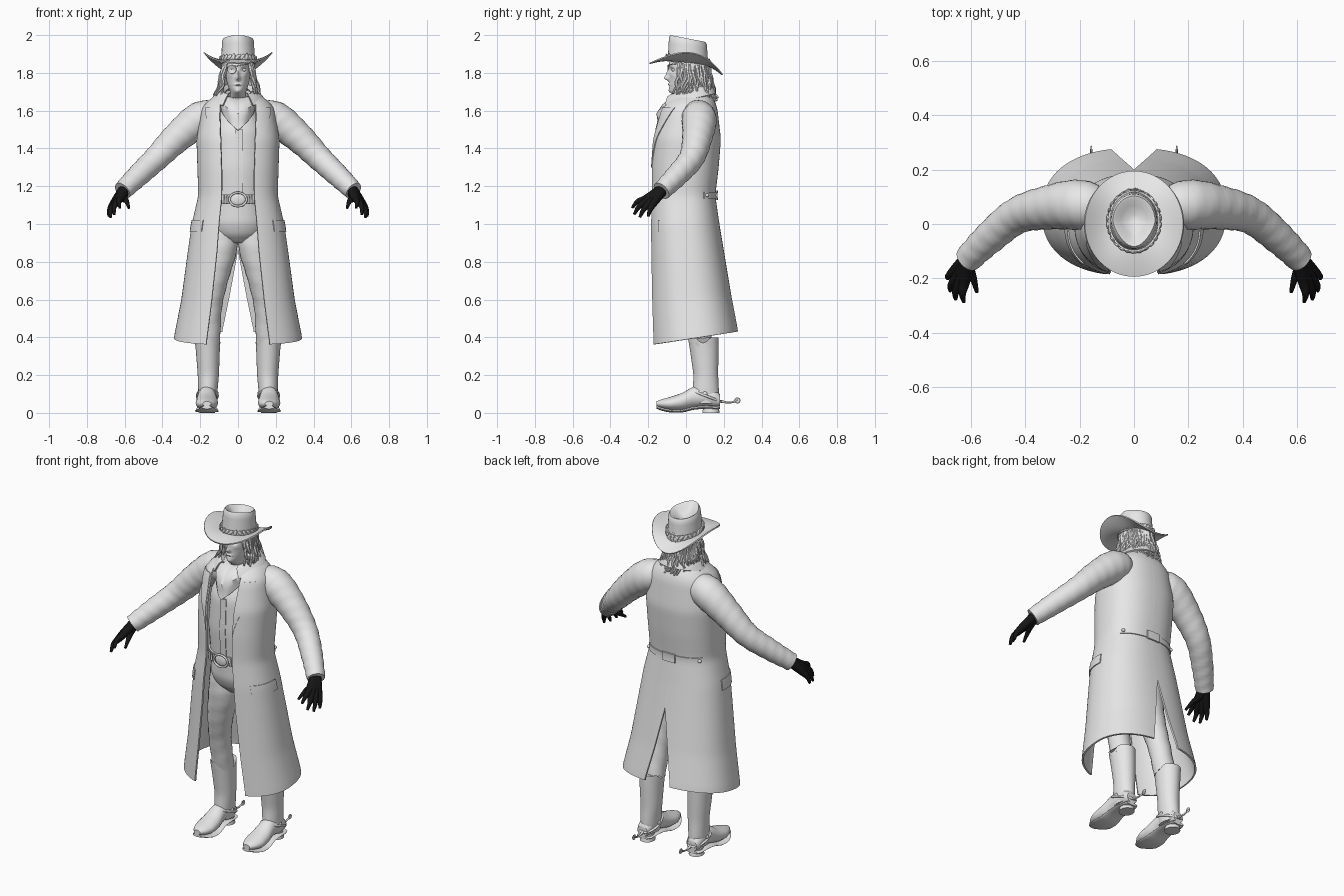
import bpy, bmesh, random
from math import sin, cos, pi, asin, copysign, exp
from mathutils import Vector, Matrix

random.seed(4)
if "Cube" in bpy.data.objects:
    bpy.data.objects.remove(bpy.data.objects["Cube"])


def material(name, value):
    m = bpy.data.materials.new(name)
    m.use_nodes = True
    m.diffuse_color = (value, value, value, 1)
    m.node_tree.nodes["Principled BSDF"].inputs["Base Color"].default_value = m.diffuse_color
    return m


GREY, BLACK = material("light grey", 0.8), material("black", 0.008)


def finish(name, bm, mat, mirror, thick):
    for f in bm.faces:
        f.smooth = True
    for e in bm.edges:
        e.smooth = len(e.link_faces) == 2 and e.calc_face_angle(0) < 0.8
    me = bpy.data.meshes.new(name)
    bm.to_mesh(me)
    bm.free()
    ob = bpy.data.objects.new(name, me)
    bpy.context.scene.collection.objects.link(ob)
    me.materials.append(mat)
    if mirror:
        ob.modifiers.new("mirror", 'MIRROR').merge_threshold = 0.002
    if thick:
        mod = ob.modifiers.new("thickness", 'SOLIDIFY')
        mod.thickness, mod.offset = thick, 0
    return ob


def make(name, surfaces, wrap=True, mat=GREY, mirror=False, thick=0):
    """Skin one or more lists of rows; wrapped ones are capped unless thick."""
    bm = bmesh.new()
    for rows in surfaces:
        vs = [[bm.verts.new(p) for p in r] for r in rows]
        n = len(vs[0])
        for a, b in zip(vs, vs[1:]):
            for i in range(n if wrap else n - 1):
                j = (i + 1) % n
                bm.faces.new((a[i], a[j], b[j], b[i]))
        if wrap and not thick:
            bm.faces.new(vs[0])
            bm.faces.new(vs[-1])
    bmesh.ops.recalc_face_normals(bm, faces=bm.faces)
    return finish(name, bm, mat, mirror, thick)


def solids(name, kind, items, mat=GREY, mirror=False):
    """Unit spheres or cylinders placed by (location, scale, rotation matrix)."""
    bm = bmesh.new()
    for loc, scale, rot in items:
        m = Matrix.Translation(loc) @ rot.to_4x4() @ Matrix.Diagonal((*scale, 1))
        if kind == "ball":
            bmesh.ops.create_uvsphere(bm, u_segments=16, v_segments=10, radius=1, matrix=m)
        else:
            bmesh.ops.create_cone(bm, cap_ends=True, segments=20, radius1=1,
                                  radius2=0.85, depth=2, matrix=m)
    return finish(name, bm, mat, mirror, 0)


def turn(axis, angle):
    return Matrix.Rotation(angle, 3, axis)


FLAT = Matrix.Identity(3)


def blend(table, z, soft=0.03):
    """Softened interpolation of a table whose first column falls."""
    def at(z):
        z = min(max(z, table[-1][0]), table[0][0])
        for a, b in zip(table, table[1:]):
            if z >= b[0]:
                k = (z - b[0]) / (a[0] - b[0])
                return [q + (p - q) * k for p, q in zip(a[1:], b[1:])]
    samples = [at(z + d * soft) for d in (-1, -0.5, 0, 0.5, 1)]
    return [sum(c) / 5 for c in zip(*samples)]


def oval(z, hw, yf, yb, cx=0, n=40):
    return [Vector((cx + hw * sin(2 * pi * i / n),
                    (yf + yb) / 2 - (yb - yf) / 2 * cos(2 * pi * i / n), z)) for i in range(n)]


def spans(a, b, n):
    return [a + (b - a) * i / n for i in range(n + 1)]


def lofted(table, steps=16, soft=0.02):
    return [oval(z, *blend(table, z, soft)) for z in spans(table[0][0], table[-1][0], steps)]


def tube(path, n=14, k=6, ripple=0):
    """Rings along a smooth path of (x, y, z, radius) points."""
    p = [Vector(q) for q in path]
    p = [2 * p[0] - p[1]] + p + [2 * p[-1] - p[-2]]
    pts = []
    for a, b, c, d in zip(p, p[1:], p[2:], p[3:]):
        for t in spans(0, 1, k)[:-1]:
            pts.append(0.5 * (2 * b + (c - a) * t + (2 * a - 5 * b + 4 * c - d) * t * t
                              + (3 * b - a - 3 * c + d) * t ** 3))
    pts.append(p[-2])
    rows = []
    for i, q in enumerate(pts):
        tan = (pts[min(i + 1, len(pts) - 1)] - pts[max(i - 1, 0)]).xyz.normalized()
        u = tan.cross(Vector((0.3, 1, 0.1))).normalized()
        v = tan.cross(u)
        rows.append([q.xyz + (u * cos(w) + v * sin(w)) * (q.w + ripple * sin(i * 1.9 + 2 * w))
                     for w in [2 * pi * j / n for j in range(n)]])
    return rows


# Long coat: height, half width, front, back, front opening, back vent
COAT = [(1.70, .075, -.03, .11, .06, 0), (1.675, .125, -.07, .135, .085, 0),
        (1.62, .185, -.13, .16, .095, 0), (1.45, .215, -.175, .18, .09, 0),
        (1.30, .21, -.185, .168, .085, 0), (1.15, .205, -.185, .15, .085, 0),
        (1.0, .24, -.19, .172, .10, 0), (.86, .26, -.19, .195, .11, 0),
        (.60, .295, -.19, .236, .14, .045), (.395, .335, -.187, .275, .168, .085)]


def coat(z, t, off=0):
    hw, yf, yb, opening, gap = blend(COAT, z, 0.02)
    a0, a1 = asin((opening / hw) ** 1.18), pi - asin((gap / hw) ** 1.18)
    a = a0 + (a1 - a0) * t
    s, c = abs(sin(a)) ** .85, copysign(abs(cos(a)) ** .85, cos(a))
    drop = 0.035 * c * max(0, (.86 - z) / .46)
    return Vector(((hw + off) * s, (yf + yb) / 2 - ((yb - yf) / 2 + off) * c, z - drop))


def patch(name, z0, z1, t0, t1, off=.006, thick=.008, width=lambda z: 1):
    rows = [[coat(z, t0 + (t1 - t0) * k * width(z), off) for k in spans(0, 1, 14)]
            for z in spans(z0, z1, 14)]
    make(name, [rows], wrap=False, mirror=True, thick=thick)


make("long_coat", [[[coat(z, t) for t in spans(0, 1, 36)] for z in spans(1.70, .395, 60)]],
     wrap=False, mirror=True, thick=.01)
patch("lapels", 1.615, 1.3, 0, .24, width=lambda z: ((z - 1.295) / .32) ** 1.6)
patch("pocket_flaps", 1.02, .96, .16, .46)
patch("back_belt", 1.17, 1.135, .66, 1)
patch("back_belt_buckle", 1.178, 1.127, .95, 1, .012)
solids("back_belt_buttons", "ball",
       [(coat(1.152, .7, .012), (.01, .01, .01), FLAT)], mirror=True)
collar = [(.07, -.07, .11, 1.69), (.09, -.10, .128, 1.712), (.105, -.12, .138, 1.70),
          (.14, -.135, .155, 1.655)]
make("coat_collar", [[[Vector((hw * sin(a), (yf + yb) / 2 - (yb - yf) / 2 * cos(a), z - .035 * cos(a)))
                       for a in spans(.6, pi, 20)] for hw, yf, yb, z in collar]],
     wrap=False, mirror=True, thick=.008)
make("sleeves", [tube([(.11, .05, 1.575, .075), (.2, .07, 1.555, .092), (.32, .06, 1.46, .08),
                       (.43, .03, 1.35, .067), (.53, -.05, 1.255, .059), (.612, -.13, 1.175, .05)],
                      n=28, k=8, ripple=.0015)], mirror=True)

# Gloves: each finger runs from wrist to tip
fingers = [((.605, -.16, 1.14), (.59, -.2, 1.12), (.577, -.25, 1.085)),
           ((.622, -.21, 1.135), (.63, -.255, 1.12), (.625, -.285, 1.085)),
           ((.637, -.21, 1.12), (.655, -.25, 1.09), (.655, -.275, 1.05)),
           ((.65, -.195, 1.11), (.672, -.225, 1.075), (.675, -.245, 1.035)),
           ((.658, -.172, 1.11), (.68, -.19, 1.075), (.685, -.2, 1.04))]
make("gloves", [tube([(.6, -.115, 1.19, .03), (*a, .021), (*b, .0135), (*c, .007)], n=10)
                for a, b, c in fingers], mat=BLACK, mirror=True)

# Vest, trousers and belt
make("vest", [lofted([(1.60, .09, -.09, .1), (1.5, .15, -.145, .14), (1.3, .16, -.155, .13),
                      (1.12, .145, -.142, .11), (1.09, .146, -.14, .11)])])
solids("vest_buttons", "ball",
       [((.008, blend([(1.5, -.147), (1.3, -.156), (1.12, -.143)], z)[0], z), (.008, .005, .008), FLAT)
        for z in spans(1.46, 1.19, 5)])
make("vest_placket", [[[Vector((x, blend([(1.5, -.149), (1.3, -.158), (1.12, -.146)], z)[0], z))
                        for x in (-.012, .026)] for z in spans(1.5, 1.1, 12)]], wrap=False, thick=.004)
make("trouser_hips", [lofted([(1.12, .14, -.135, .11), (1.0, .16, -.13, .13),
                              (.93, .13, -.1, .12), (.9, .05, -.05, .07)])])
make("trouser_legs", [tube([(.085, .0, 1.02, .08), (.09, .0, .88, .087), (.122, .01, .72, .073),
                            (.147, .04, .56, .062), (.155, .08, .37, .06)], n=24, ripple=.0015)],
     mirror=True)
make("belt", [[oval(z, .152, -.152, .118) for z in (1.105, 1.155)]], thick=.01)
make("belt_buckle", [tube([(.045 * sin(a), -.165, 1.13 + .036 * cos(a), .006)
                           for a in spans(0, 2 * pi, 16)], n=8, k=2)])
solids("buckle_plate", "ball", [((0, -.16, 1.13), (.04, .008, .031), FLAT)])
solids("belt_cartridges", "cylinder", [((x, -.16 + x * x * 2.5, 1.13), (.006, .006, .022), FLAT)
                                       for x in spans(.058, .108, 3)], mirror=True)

# Riding boots
shaft = [(.40, .068, .01, .172, .162), (.34, .064, .02, .172, .16), (.2, .056, .04, .17, .157),
         (.1, .05, .035, .175, .16), (.05, .045, .04, .17, .16)]
rows = lofted(shaft, 20)
for p in rows[0] + rows[1]:
    p.z -= .03 * max(0, cos((p.y - .09) * 38))
make("boot_shafts", [rows], mirror=True)
FOOT = [(.18, .03, .035, .09), (.165, .042, .03, .12), (.1, .046, .035, .145), (.04, .048, .03, .14),
        (-.02, .058, .014, .105), (-.08, .06, .014, .085), (-.13, .042, .024, .072), (-.155, .018, .036, .06)]


def foot(sole):
    rows = []
    for y in spans(.18, -.155, 22):
        hw, lo, hi = blend(FOOT, y, .012)
        lo, hi, hw = (lo - .013, lo + .004, hw + .005) if sole else (lo, hi, hw)
        rows.append([Vector((.165 + hw * sin(a), y, (lo + hi) / 2 - (hi - lo) / 2 * cos(a)))
                     for a in spans(0, 2 * pi, 24)[:-1]])
    return rows


make("boot_feet", [foot(False)], mirror=True)
make("boot_soles", [foot(True)], mirror=True)
solids("boot_heels", "cylinder", [((.163, .132, .02), (.042, .046, .02), FLAT)], mirror=True)
make("spur_straps", [tube([(.162 + .054 * sin(a), .105 - .078 * cos(a), .09 + .03 * cos(a), .007)
                           for a in spans(0, 2 * pi, 14)], n=8, k=2)], mirror=True)
make("spur_arms", [tube([(.16, .18, .062, .008), (.158, .22, .055, .005), (.157, .25, .058, .005),
                         (.157, .275, .072, .004)], n=8)], mirror=True)
solids("spur_wheels", "cylinder", [((.157, .272, .066), (.016, .016, .002), turn('Y', pi / 2))], mirror=True)
solids("spur_buttons", "ball", [((x, .1, .1), (.006, .013, .013), FLAT) for x in (.108, .214)], mirror=True)

# Head with features raised and sunk: x, height, spreads, amount
HEAD = [(1.92, .05, -.06, .09), (1.87, .067, -.088, .115), (1.82, .067, -.091, .115),
        (1.77, .063, -.089, .11), (1.73, .054, -.089, .1), (1.705, .043, -.089, .09),
        (1.685, .04, -.07, .085), (1.66, .048, -.035, .08), (1.55, .055, -.04, .09)]
BUMPS = [(0, 1.772, .011, .013, .024), (0, 1.795, .008, .02, .014), (0, 1.738, .02, .006, .007),
         (0, 1.731, .018, .003, -.005), (0, 1.703, .018, .011, .007)]
for side in (-1, 1):
    BUMPS += [(side * .03, 1.815, .014, .01, -.012), (side * .03, 1.838, .02, .007, .006),
              (side * .04, 1.788, .014, .014, .004)]


def face(z, a, off=0):
    hw, yf, yb = blend(HEAD, z, .012)
    x, y = (hw + off) * sin(a), (yf + yb) / 2 - ((yb - yf) / 2 + off) * cos(a)
    if cos(a) > 0:
        y -= sum(h * exp(-((x - bx) / sx) ** 2 - ((z - bz) / sz) ** 2) for bx, bz, sx, sz, h in BUMPS)
    return Vector((x, y, z))


make("head", [[[face(z, a) for a in spans(0, 2 * pi, 80)[:-1]] for z in spans(1.92, 1.55, 90)]])
solids("left_eye", "ball", [((.03, -.064, 1.816), (.013, .012, .01), FLAT)])
make("eye_patch", [[[face(1.818 + r * .023 * cos(w), -.48 + r * .36 * sin(w), .007) + Vector((0, (r - 1) * .004, 0))
                     for w in spans(0, 2 * pi, 20)[:-1]] for r in (.05, .5, 1)]], thick=.004)
make("eye_patch_strap", [tube([(*face(1.838 + .012 * a, a, .003), .003)
                               for a in spans(-1.4, 1.4, 16)], n=6, k=2)])

# Wavy shoulder-length hair
make("hair_cap", [[[Vector((hw * sin(a), .02 - d * cos(a), z)) for a in spans(1.15, pi, 20)]
                   for z, hw, d in [(1.88, .07, .09), (1.8, .076, .105), (1.73, .088, .12), (1.68, .09, .12)]]],
     wrap=False, mirror=True, thick=.012)
locks = []
for i in range(64):
    a = 1.0 + (2 * pi - 2.0) * (i + random.random()) / 64
    end, phase = 1.685 - .02 * random.random() + .015 * cos(a), random.random() * 6
    spread = random.uniform(.028, .048)
    pts = []
    for f in spans(0, 1, 7):
        b = a + .13 * f * sin(phase + f * 9)
        out = spread * f ** 1.3 + .011 * f * cos(phase + f * 11)
        pts.append((( .074 + out) * sin(b), .018 - (.1 + out) * cos(b),
                    1.86 + (end - 1.86) * f, .011 - .006 * f * f))
    locks.append(tube(pts, n=7, k=3))
make("hair_locks", locks)

# Neck scarf, draped to a point in front
scarf = [(.055, -.05, .09, 1.665, 1.70), (.072, -.085, .11, 1.665, 1.71), (.088, -.125, .125, 1.635, 1.70),
         (.094, -.15, .13, 1.605, 1.67), (.092, -.15, .12, 1.57, 1.64), (.085, -.155, .11, 1.53, 1.61)]
rows = []
for k, (hw, yf, yb, zf, zb) in enumerate(scarf):
    ring = oval(0, hw, yf, yb, n=60)
    for i, p in enumerate(ring):
        c = cos(2 * pi * i / 60)
        fold = .004 * sin(k * 2.6 + 5 * abs(p.x) / .05)
        p.y -= fold * max(c, 0)
        p.z = (zf + zb) / 2 + (zf - zb) / 2 * c
        if c > 0:
            p.z += (abs(p.x) / hw - .5) * .014 * k
    rows.append(ring)
make("neck_scarf", [rows], thick=.006)

# Hat: saddle-shaped brim, pinched crown, band with hide scraps
rows = []
for f in spans(0, 1, 10):
    ring = []
    for a in spans(0, 2 * pi, 64)[:-1]:
        s, c = sin(a), cos(a)
        inner = 1.856 + .012 * c
        outer = 1.908 * s * s + (1.82 + .03 * c) * c * c
        ring.append(Vector(((.075 + .107 * f) * s, .0 - (.095 + .098 * f) * c,
                            inner + (outer - inner) * f ** 1.5)))
    rows.append(ring)
make("hat_brim", [rows], thick=.007)
crown = [(1.05, 1.86, 1.835, 0), (1.0, 1.90, 1.88, 0), (.97, 1.96, 1.93, .08), (.95, 1.988, 1.952, .15),
         (.88, 2.0, 1.964, .25), (.78, 1.992, 1.962, .35), (.55, 1.965, 1.948, .4), (.25, 1.945, 1.938, .4),
         (.03, 1.94, 1.936, 0)]


def crown_ring(k, zf, zb, pinch, grow=0):
    return [Vector(((.088 * k + grow) * sin(a) * (1 - pinch * max(0, cos(a))), .01 - (.105 * k + grow) * cos(a),
                    (zf + zb) / 2 + (zf - zb) / 2 * cos(a))) for a in spans(0, 2 * pi, 56)[:-1]]


make("hat_crown", [[crown_ring(*c) for c in crown]])
make("hat_band", [[crown_ring(1.03, 1.872, 1.848, 0, .003), crown_ring(1.0, 1.895, 1.872, 0, .004)]], thick=.008)
scraps = []
for i in range(26):
    a = 2 * pi * i / 26
    loc = (.097 * sin(a), .01 - .114 * cos(a), 1.873 + .013 * cos(a))
    scraps.append((loc, (.009, .005, random.uniform(.014, .022)),
                   turn('Z', a) @ turn('Y', random.uniform(-.9, .9))))
solids("hat_band_scraps", "ball", scraps)
